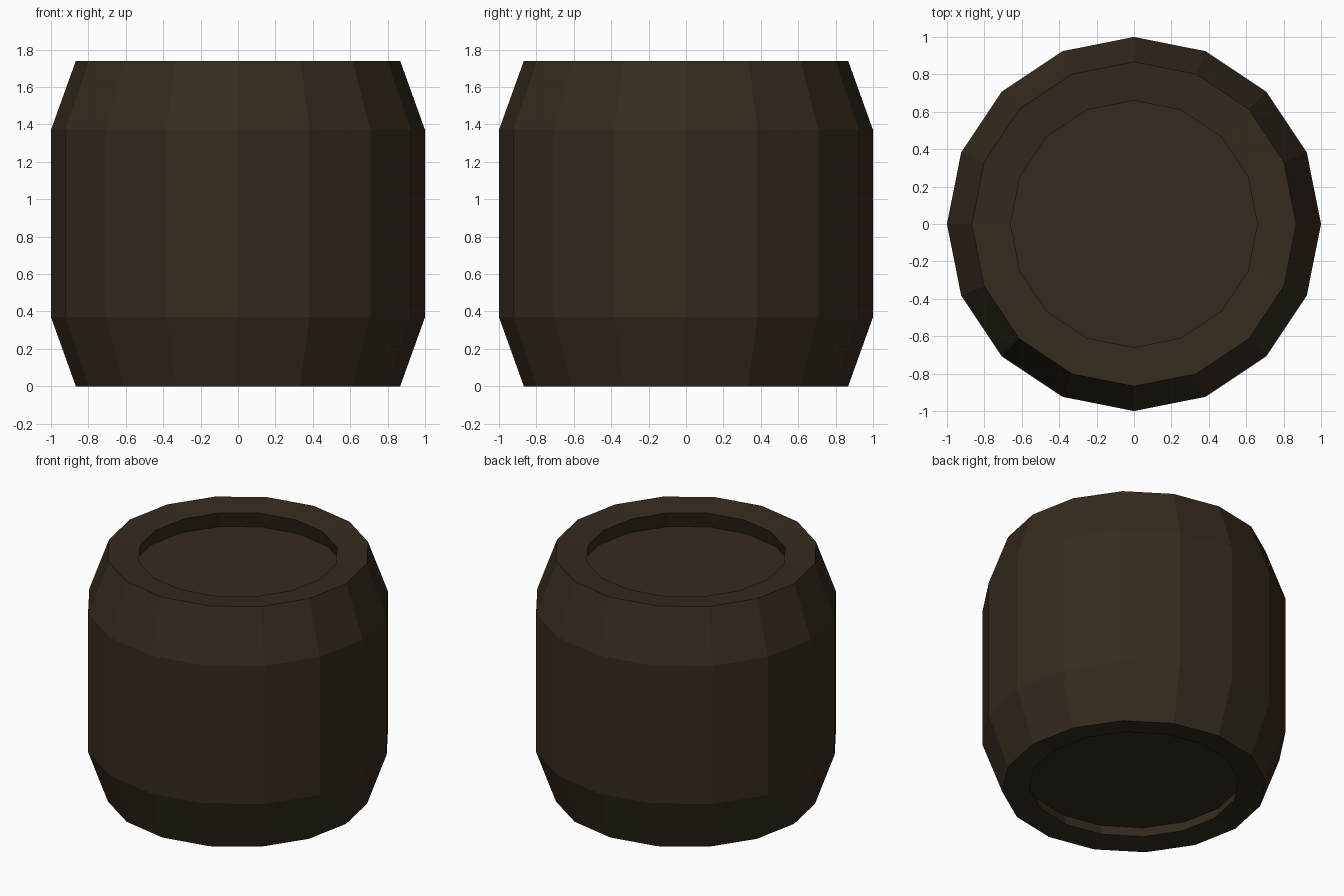
import bpy
import bmesh
import math

cube = bpy.data.objects.get("Cube")
if cube:
    bpy.data.objects.remove(cube)

SIDES = 16

# Single dark wood colour
wood = bpy.data.materials.new("dark_brown")
wood.use_nodes = True
color = (0.036, 0.024, 0.013, 1)
wood.diffuse_color = color
bsdf = wood.node_tree.nodes["Principled BSDF"]
bsdf.inputs["Base Color"].default_value = color
bsdf.inputs["Roughness"].default_value = 0.9


def lathe(name, profile):
    """Turn a (radius, height) profile into a capped, flat-shaded solid."""
    bm = bmesh.new()
    rings = []
    for r, z in profile:
        angles = [2 * math.pi * i / SIDES for i in range(SIDES)]
        rings.append([bm.verts.new((r * math.cos(a), r * math.sin(a), z)) for a in angles])
    for low, high in zip(rings, rings[1:]):
        for i in range(SIDES):
            j = (i + 1) % SIDES
            bm.faces.new((low[i], low[j], high[j], high[i]))
    bm.faces.new(rings[0][::-1])
    bm.faces.new(rings[-1])
    bmesh.ops.recalc_face_normals(bm, faces=bm.faces)
    mesh = bpy.data.meshes.new(name)
    bm.to_mesh(mesh)
    bm.free()
    mesh.materials.append(wood)
    obj = bpy.data.objects.new(name, mesh)
    bpy.context.collection.objects.link(obj)
    return obj


# Barrel: dished rims and recesses whose walls run parallel to the tapered sides
lathe("barrel", [
    (0.72, 0.1), (0.69, 0.017),
    (0.867, 0), (1, 0.37), (1, 1.37), (0.867, 1.74),
    (0.66, 1.718), (0.70, 1.60),
])
